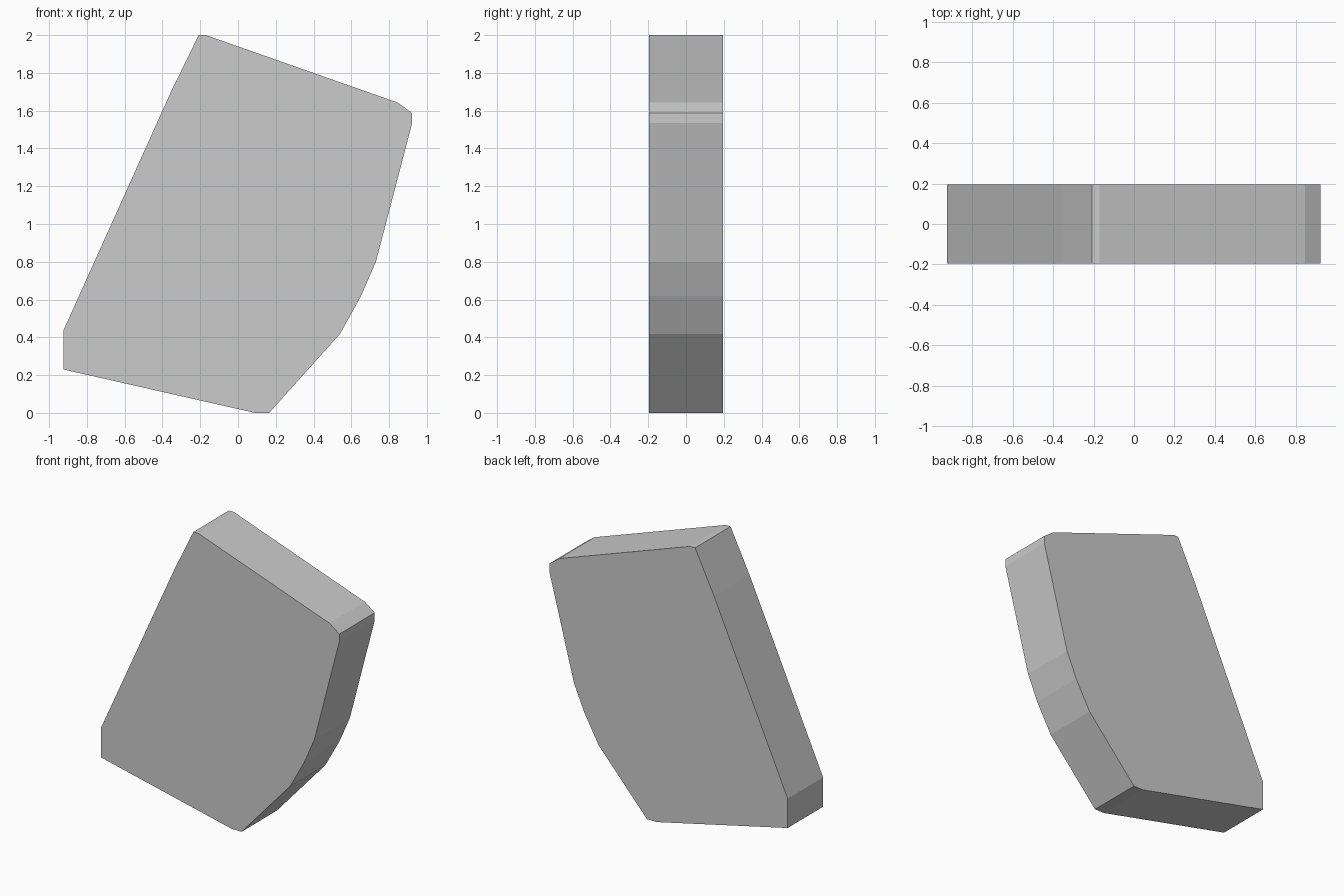
import bpy, bmesh

if "Cube" in bpy.data.objects:
    bpy.data.objects.remove(bpy.data.objects["Cube"])

# Outline of the slab in the front view (x, z)
outline = [
    (-0.925, 0.23), (0.09, 0.0), (0.165, 0.0), (0.54, 0.418), (0.652, 0.62),
    (0.73, 0.80), (0.922, 1.534), (0.922, 1.587), (0.845, 1.643),
    (-0.17, 2.0), (-0.208, 2.0), (-0.355, 1.70), (-0.925, 0.435),
]
half_depth = 0.196

# Slab: front face extruded straight back
bm = bmesh.new()
face = bm.faces.new([bm.verts.new((x, -half_depth, z)) for x, z in outline])
result = bmesh.ops.extrude_face_region(bm, geom=[face])
back = [g for g in result["geom"] if isinstance(g, bmesh.types.BMVert)]
bmesh.ops.translate(bm, verts=back, vec=(0, 2 * half_depth, 0))
bmesh.ops.recalc_face_normals(bm, faces=bm.faces)

mesh = bpy.data.meshes.new("stone_slab")
bm.to_mesh(mesh)
bm.free()
slab = bpy.data.objects.new("stone_slab", mesh)
bpy.context.collection.objects.link(slab)
